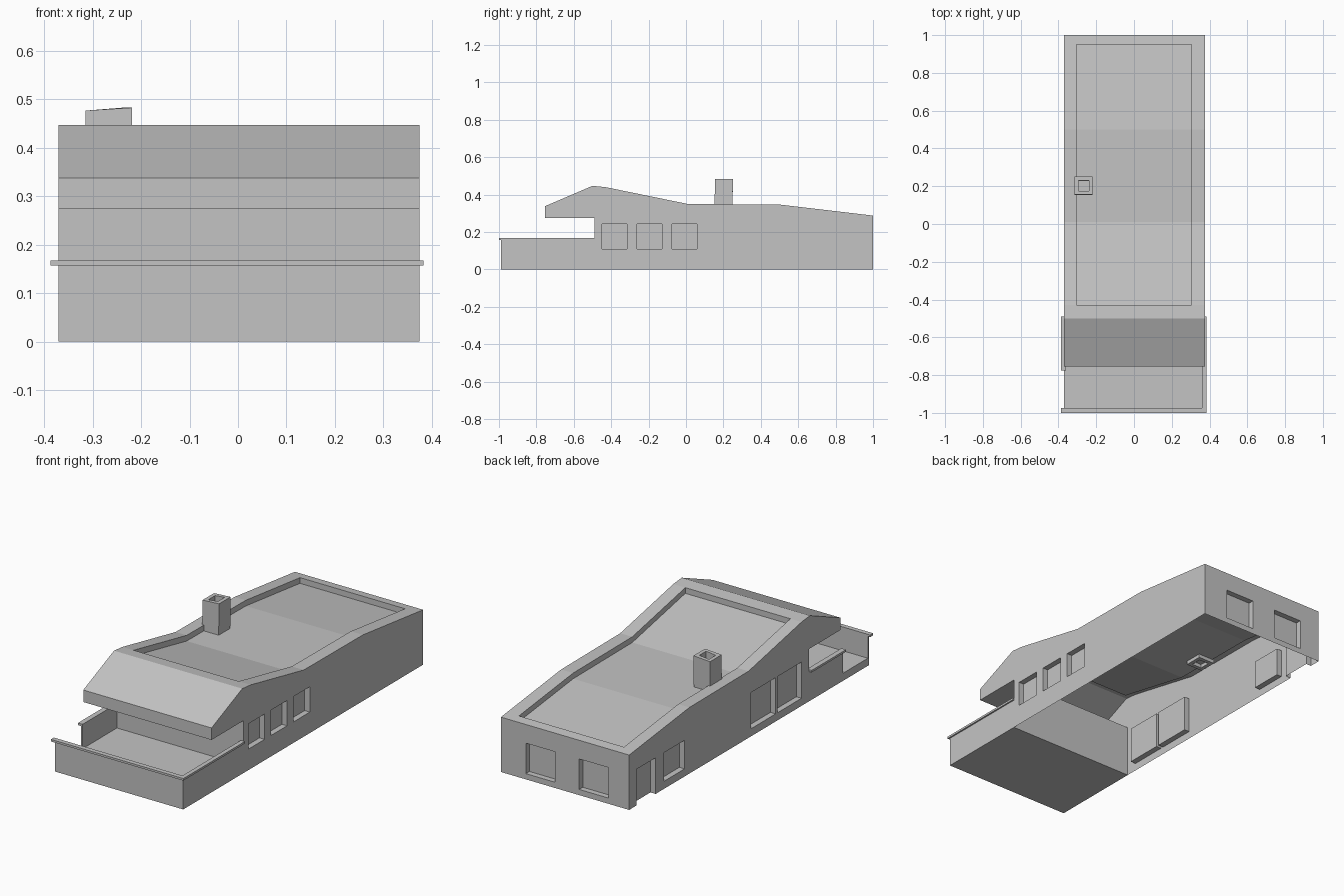
import bpy
import bmesh

cube = bpy.data.objects.get("Cube")
if cube:
    bpy.data.objects.remove(cube, do_unlink=True)

grey = bpy.data.materials.new("plain_grey")
grey.use_nodes = True
COLOR = (0.55, 0.55, 0.55, 1)
grey.diffuse_color = COLOR
grey.node_tree.nodes["Principled BSDF"].inputs["Base Color"].default_value = COLOR

LEFT, RIGHT = 0.375, -0.37      # house side walls
FRONT, BACK = -0.49, 1.0        # house end walls
REVEAL = 0.03                   # depth of window and roof recesses


def add_prism(bm, profile, x0, x1):
    """Extrude a closed (y, z) profile along x."""
    face = bm.faces.new([bm.verts.new((x0, y, z)) for y, z in profile])
    new = bmesh.ops.extrude_face_region(bm, geom=[face])["geom"]
    moved = [v for v in new if isinstance(v, bmesh.types.BMVert)]
    bmesh.ops.translate(bm, verts=moved, vec=(x1 - x0, 0, 0))


def add_box(bm, x0, x1, y0, y1, z0, z1):
    add_prism(bm, [(y0, z0), (y1, z0), (y1, z1), (y0, z1)], x0, x1)


def finish(name, bm):
    bmesh.ops.recalc_face_normals(bm, faces=bm.faces[:])
    mesh = bpy.data.meshes.new(name)
    bm.to_mesh(mesh)
    bm.free()
    mesh.materials.append(grey)
    obj = bpy.data.objects.new(name, mesh)
    bpy.context.collection.objects.link(obj)
    return obj


def box(name, *bounds):
    bm = bmesh.new()
    add_box(bm, *bounds)
    return finish(name, bm)


# House body with sloping roof and front overhang
roof_line = [(-0.43, 0.44), (0.01, 0.35), (0.5, 0.347), (BACK, 0.288)]
overhang = [(FRONT, 0), (FRONT, 0.275), (-0.755, 0.275),
            (-0.755, 0.338), (-0.5, 0.447)]
bm = bmesh.new()
add_prism(bm, overhang + roof_line + [(BACK, 0)], RIGHT, LEFT)
house = finish("house_body", bm)

# Cutters: sunken roof panel, windows and door
bm = bmesh.new()
panel = roof_line[:-1] + [(0.95, 0.294)]
add_prism(bm, [(y, z - REVEAL) for y, z in panel] + [(0.95, 0.6), (-0.43, 0.6)],
          -0.305, 0.305)
for y in (-0.45, -0.263, -0.075):
    add_box(bm, LEFT - REVEAL, LEFT + 0.1, y, y + 0.135, 0.11, 0.243)
right_openings = [(-0.43, -0.23, 0.04, 0.23), (-0.215, -0.01, 0.04, 0.23),
                  (0.54, 0.71, 0.04, 0.19), (0.78, 0.94, -0.1, 0.19)]
for y0, y1, z0, z1 in right_openings:
    add_box(bm, RIGHT - 0.1, RIGHT + REVEAL, y0, y1, z0, z1)
for x in (-0.25, 0.06):
    add_box(bm, x, x + 0.17, BACK - REVEAL, BACK + 0.1, 0.03, 0.19)
cutter = finish("opening_cutter", bm)
cutter.hide_render = True

cut = house.modifiers.new("openings", "BOOLEAN")
cut.operation = "DIFFERENCE"
cut.solver = "EXACT"
cut.object = cutter
bpy.context.view_layer.objects.active = house
house.select_set(True)
bpy.ops.object.modifier_apply(modifier=cut.name)
bpy.data.objects.remove(cutter, do_unlink=True)

# The shell is open underneath
bm = bmesh.new()
bm.from_mesh(house.data)
base = [f for f in bm.faces if all(abs(v.co.z) < 0.001 for v in f.verts)]
bmesh.ops.delete(bm, geom=base, context="FACES")
bm.to_mesh(house.data)
bm.free()

# Chimney: leaning square tube, open at both ends
bm = bmesh.new()


def ring(half, z, lean):
    corners = [(-1, -1), (1, -1), (1, 1), (-1, 1)]
    return [bm.verts.new((-0.267 + half * a, 0.2 + lean + half * b,
                          z + 0.003 * a * (z > 0.4))) for a, b in corners]


rings = [ring(0.048, 0.3, 0), ring(0.048, 0.48, 0.003),
         ring(0.028, 0.48, 0.003), ring(0.028, 0.3, 0)]
for i in range(4):
    a, b = rings[i], rings[(i + 1) % 4]
    for j in range(4):
        k = (j + 1) % 4
        bm.faces.new((a[j], a[k], b[k], b[j]))
finish("chimney", bm)

# Front terrace: floor, parapet walls and overhanging rails
EDGE, GATE, WALL = -0.99, -0.775, 0.01
box("terrace_floor", RIGHT, LEFT, EDGE, FRONT, 0, 0.04)
box("front_parapet", RIGHT, LEFT, EDGE, EDGE + WALL, 0, 0.157)
box("left_parapet", LEFT - WALL, LEFT, EDGE, FRONT, 0, 0.157)
box("right_parapet", RIGHT, RIGHT + WALL, GATE, FRONT, 0, 0.157)
RAIL = (0.157, 0.168)
box("front_rail", -0.387, 0.383, -1.0, -0.975, *RAIL)
box("left_rail", 0.36, 0.383, -0.975, FRONT, *RAIL)
box("right_rail", -0.387, -0.36, GATE, FRONT, *RAIL)
